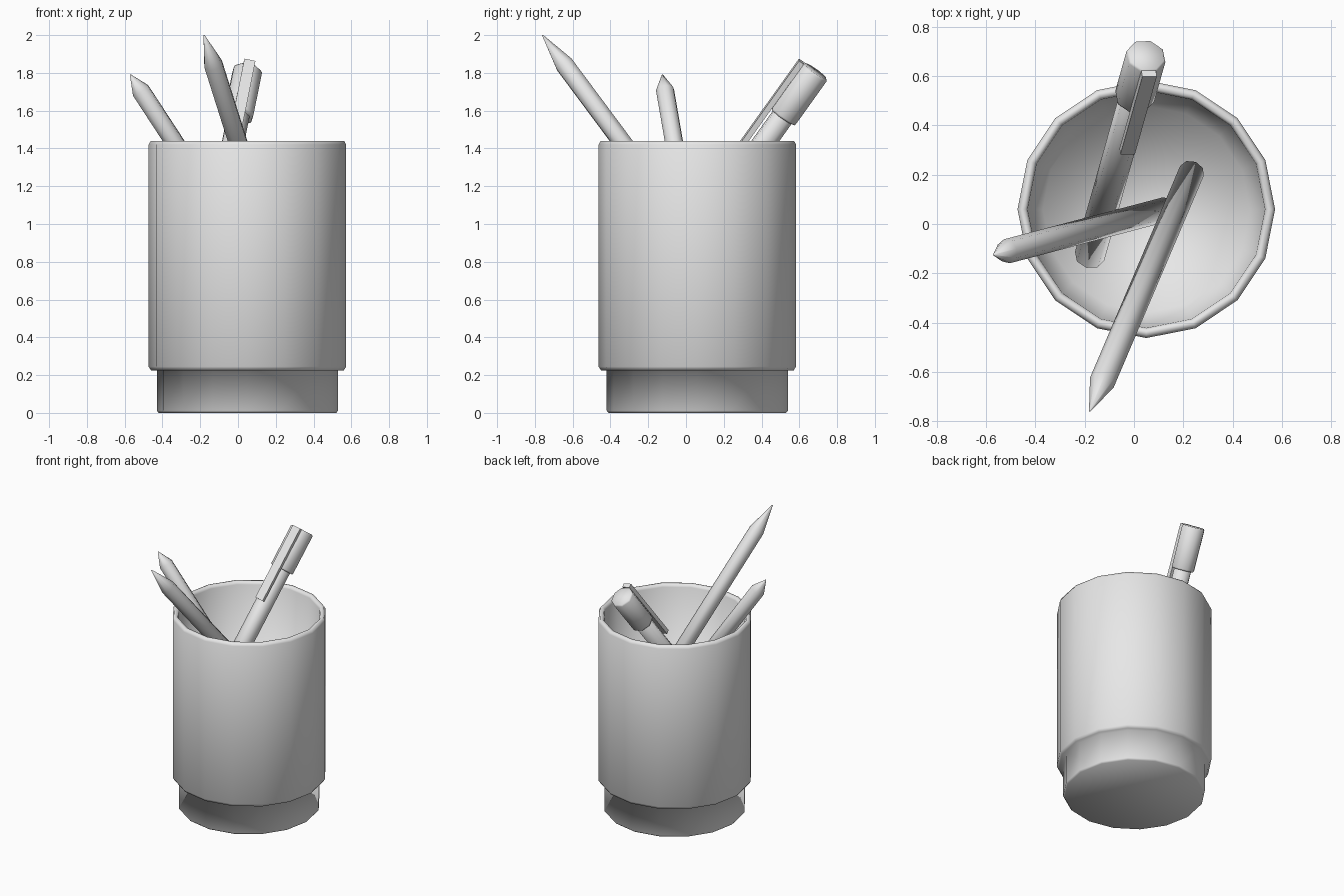
import bpy, bmesh
from math import cos, sin, tau
from mathutils import Vector, Matrix

cube = bpy.data.objects.get("Cube")
if cube:
    bpy.data.objects.remove(cube, do_unlink=True)

grey = bpy.data.materials.new("light_grey")
grey.use_nodes = True
grey.diffuse_color = (0.8, 0.8, 0.8, 1)
grey.node_tree.nodes["Principled BSDF"].inputs["Base Color"].default_value = (0.8, 0.8, 0.8, 1)


def finish(name, bm, matrix, smooth=True):
    """Turn a bmesh into a shaded grey object."""
    bmesh.ops.recalc_face_normals(bm, faces=bm.faces)
    for face in bm.faces:
        face.smooth = smooth
    bm.transform(matrix)
    mesh = bpy.data.meshes.new(name)
    bm.to_mesh(mesh)
    bm.free()
    mesh.materials.append(grey)
    obj = bpy.data.objects.new(name, mesh)
    bpy.context.collection.objects.link(obj)
    return obj


def turned(name, profile, sides, matrix):
    """Revolve (radius, height) points about local z and close both ends."""
    bm = bmesh.new()
    rings = [[bm.verts.new((r * cos(tau * i / sides), r * sin(tau * i / sides), h))
              for i in range(sides)] for r, h in profile]
    for low, high in zip(rings, rings[1:]):
        for i in range(sides):
            j = (i + 1) % sides
            bm.faces.new((low[i], low[j], high[j], high[i]))
    bm.faces.new(rings[0])
    bm.faces.new(rings[-1])
    bmesh.ops.remove_doubles(bm, verts=bm.verts, dist=0.0005)
    return finish(name, bm, matrix)


def along(start, end, up=Vector((0, 0, 1))):
    """Frame at start with z towards end and x on the upper side; also the length."""
    start, end = Vector(start), Vector(end)
    z = (end - start).normalized()
    x = (up - z * up.dot(z)).normalized()
    y = z.cross(x)
    frame = Matrix((x, y, z)).transposed().to_4x4()
    return Matrix.Translation(start) @ frame, (end - start).length


# Cup with a narrower foot, rounded rim and tapered inside
turned("cup", [(0.47, 0), (0.48, 0.012), (0.48, 0.225), (0.51, 0.225),
               (0.523, 0.245), (0.523, 1.42), (0.512, 1.44), (0.492, 1.44),
               (0.482, 1.42), (0.42, 0.6)],
       16, Matrix.Translation((0.05, 0.06, 0)))

# Two sharpened pencils: blunt end, tip, radius, point length
pencils = {
    "long_pencil": ((0.235, 0.215, 0.69), (-0.18, -0.76, 2.0), 0.052, 0.2),
    "short_pencil": ((0.13, 0.06, 0.72), (-0.57, -0.125, 1.79), 0.05, 0.1),
}
for name, (end, tip, radius, point) in pencils.items():
    frame, length = along(end, tip)
    turned(name, [(radius, 0), (radius, length - point), (0.003, length)], 8, frame)

# Pen barrel
frame, length = along((-0.18, -0.13, 0.67), (0.05, 0.685, 1.81))
turned("pen_barrel", [(0.062, 0), (0.062, length - 0.05)], 8, frame)

# Pen cap
turned("pen_cap", [(0.078, length - 0.3), (0.082, length - 0.29),
                   (0.082, length - 0.01), (0.075, length)], 8, frame)

# Pocket clip, turned a little to the side of the cap and longer than it
clip_frame = frame @ Matrix.Rotation(0.35, 4, "Z")
bm = bmesh.new()
bmesh.ops.create_cube(bm, size=1)
bm.transform(Matrix.Translation((0.091, 0, length - 0.275)) @ Matrix.Diagonal((0.03, 0.06, 0.55, 1)))
finish("pen_clip", bm, clip_frame, smooth=False)

# Root that joins the clip to the top of the cap
bm = bmesh.new()
bmesh.ops.create_cube(bm, size=1)
bm.transform(Matrix.Translation((0.07, 0, length - 0.06)) @ Matrix.Diagonal((0.04, 0.06, 0.1, 1)))
finish("clip_root", bm, clip_frame, smooth=False)
